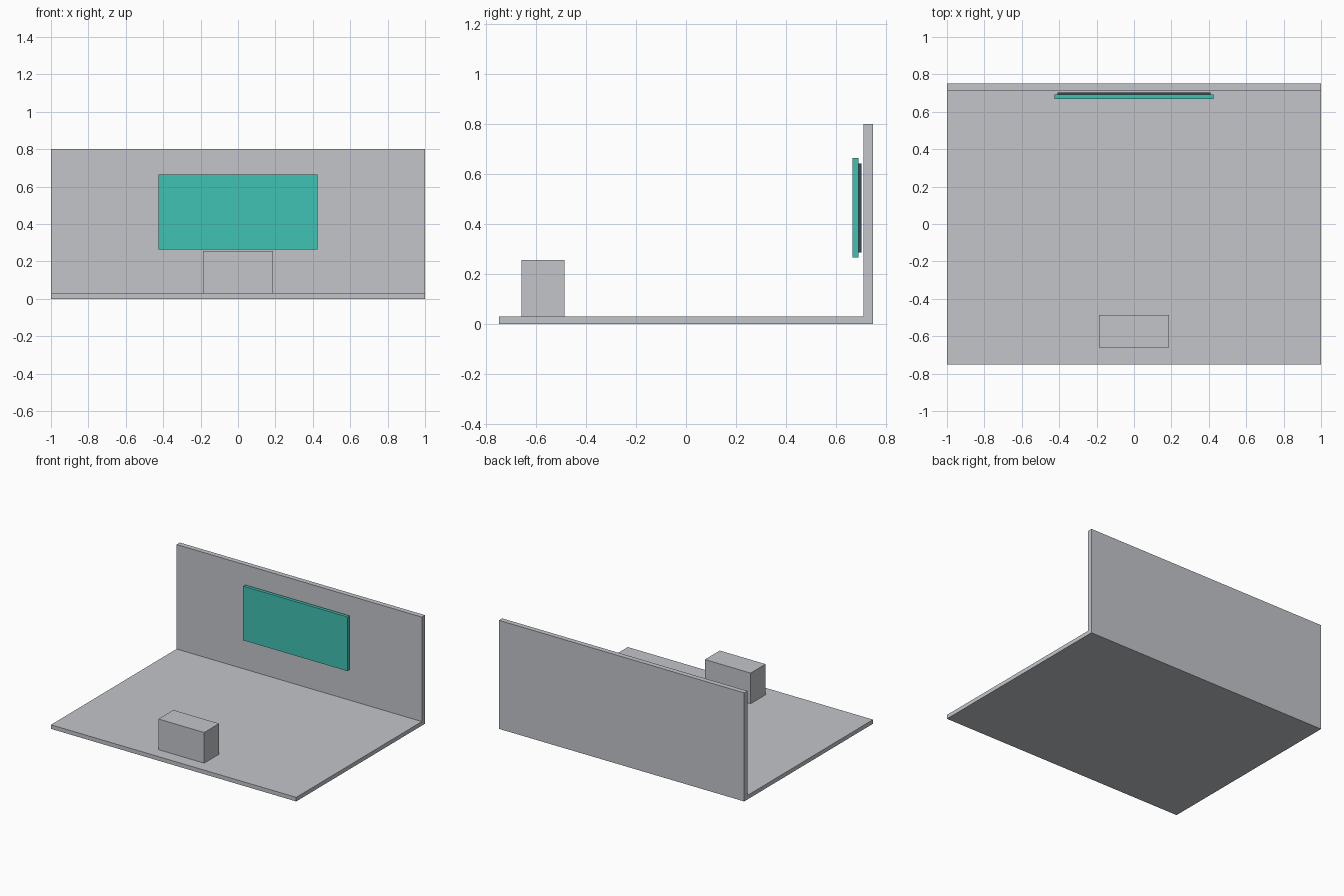
import bpy
import bmesh

if "Cube" in bpy.data.objects:
    bpy.data.objects.remove(bpy.data.objects["Cube"])


def srgb(r, g, b):
    def lin(c):
        c /= 255
        return c / 12.92 if c <= 0.04045 else ((c + 0.055) / 1.055) ** 2.4
    return (lin(r), lin(g), lin(b), 1.0)


def material(name, rgb):
    mat = bpy.data.materials.new(name)
    mat.diffuse_color = srgb(*rgb)
    mat.use_nodes = True
    mat.node_tree.nodes["Principled BSDF"].inputs["Base Color"].default_value = mat.diffuse_color
    return mat


def extrude_profile(name, profile, half_width, mat):
    """Extrude a (y, z) profile along x, symmetric about x = 0."""
    bm = bmesh.new()
    face = bm.faces.new([bm.verts.new((-half_width, y, z)) for y, z in profile])
    result = bmesh.ops.extrude_face_region(bm, geom=[face])
    moved = [v for v in result["geom"] if isinstance(v, bmesh.types.BMVert)]
    bmesh.ops.translate(bm, verts=moved, vec=(2 * half_width, 0, 0))
    bmesh.ops.recalc_face_normals(bm, faces=bm.faces)
    mesh = bpy.data.meshes.new(name)
    bm.to_mesh(mesh)
    bm.free()
    mesh.materials.append(mat)
    obj = bpy.data.objects.new(name, mesh)
    bpy.context.collection.objects.link(obj)
    return obj


def box(name, half_width, y0, y1, z0, z1, mat):
    return extrude_profile(name, [(y0, z0), (y1, z0), (y1, z1), (y0, z1)],
                           half_width, mat)


grey = material("light_grey", (194, 197, 202))
teal = material("teal", (64, 194, 180))
dark = material("dark_slate", (58, 74, 88))

# Floor and back wall as one L-shaped slab
extrude_profile("floor_and_wall",
                [(-0.75, 0), (0.75, 0), (0.75, 0.8), (0.7125, 0.8),
                 (0.7125, 0.03), (-0.75, 0.03)], 1.0, grey)

# Block standing near the front edge
box("front_block", 0.1865, -0.66, -0.487, 0.03, 0.256, grey)

# Wall panel with a slightly smaller backing plate, just clear of the wall
box("wall_panel", 0.425, 0.668, 0.692, 0.265, 0.664, teal)
box("panel_backing", 0.41, 0.692, 0.704, 0.286, 0.642, dark)
